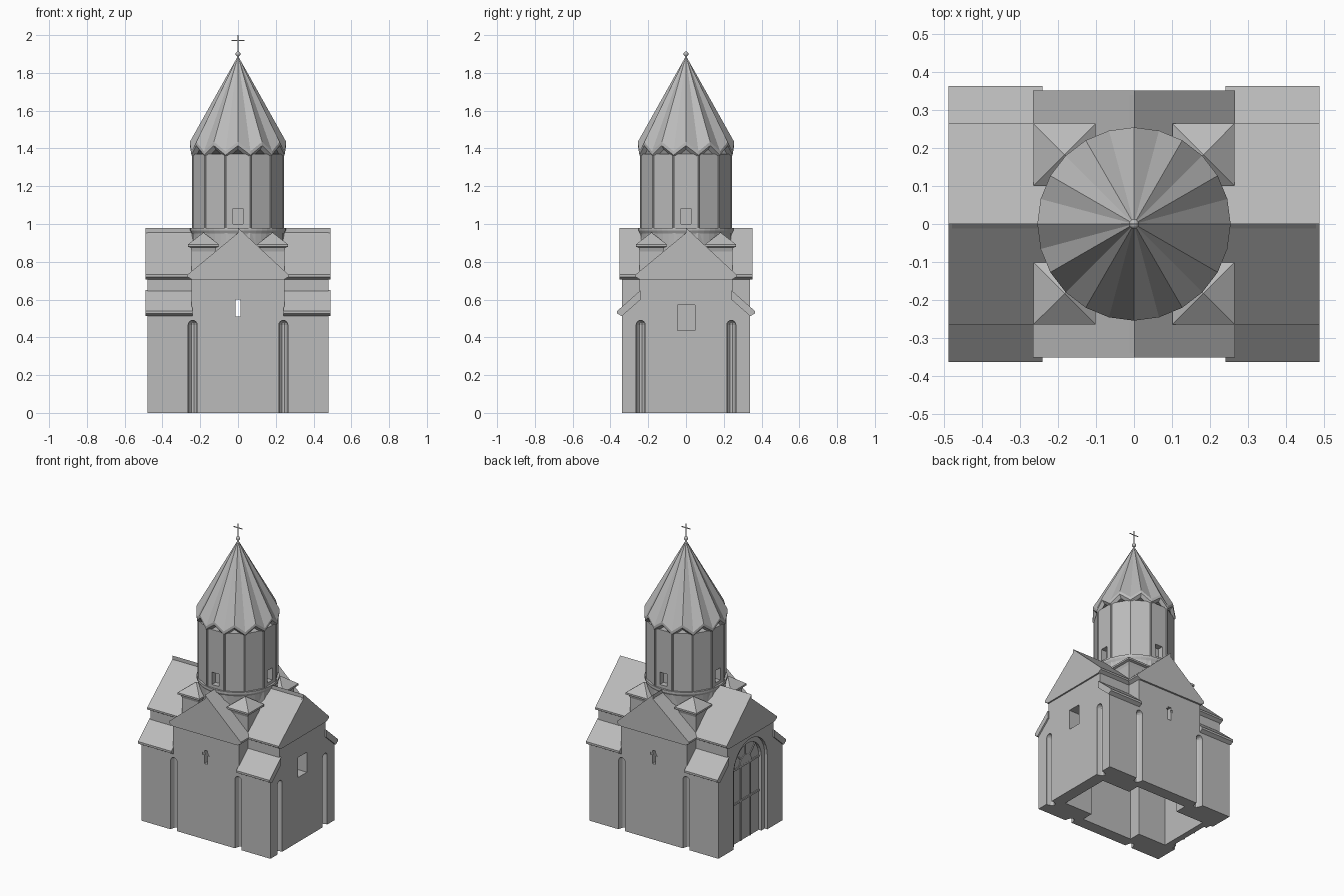
import bpy, bmesh
from math import sin, cos, pi

if "Cube" in bpy.data.objects:
    bpy.data.objects.remove(bpy.data.objects["Cube"])

stone = bpy.data.materials.new("grey_stone")
stone.use_nodes = True
stone.diffuse_color = (0.5, 0.5, 0.5, 1)
stone.node_tree.nodes["Principled BSDF"].inputs["Base Color"].default_value = (0.5, 0.5, 0.5, 1)


def finish(name, bm):
    bmesh.ops.recalc_face_normals(bm, faces=bm.faces)
    me = bpy.data.meshes.new(name)
    bm.to_mesh(me)
    bm.free()
    ob = bpy.data.objects.new(name, me)
    me.materials.append(stone)
    bpy.context.collection.objects.link(ob)
    return ob


def prism(name, pts, axis, a, b):
    """Extrude an outline (u, z) along x or y from a to b."""
    bm = bmesh.new()
    put = (lambda u, z, t: (t, u, z)) if axis == "x" else (lambda u, z, t: (u, t, z))
    rows = [[bm.verts.new(put(u, z, t)) for u, z in pts] for t in (a, b)]
    for row in rows:
        bm.faces.new(row)
    n = len(pts)
    for i in range(n):
        j = (i + 1) % n
        bm.faces.new((rows[0][i], rows[0][j], rows[1][j], rows[1][i]))
    return finish(name, bm)


def box(name, x0, x1, y0, y1, z0, z1):
    return prism(name, [(y0, z0), (y1, z0), (y1, z1), (y0, z1)], "x", x0, x1)


def stack(name, n, rings, centre=(0, 0), turn=0.0):
    """Rings of (radius, z) with n sides; radius 0 closes to a point."""
    bm = bmesh.new()
    loops = []
    for r, z in rings:
        count = 1 if r == 0 else n
        loops.append([bm.verts.new((centre[0] + r * cos(turn + 2 * pi * i / n),
                                    centre[1] + r * sin(turn + 2 * pi * i / n), z))
                      for i in range(count)])
    for lo, hi in zip(loops, loops[1:]):
        for i in range(n):
            j = (i + 1) % n
            quad = [lo[i % len(lo)], lo[j % len(lo)], hi[j % len(hi)], hi[i % len(hi)]]
            bm.faces.new(list(dict.fromkeys(quad)))
    for end in (loops[0], loops[-1]):
        if len(end) > 1:
            bm.faces.new(end)
    return finish(name, bm)


def boolean(ob, tool, op="DIFFERENCE"):
    mod = ob.modifiers.new("cut", "BOOLEAN")
    mod.operation, mod.solver, mod.object = op, "EXACT", tool
    bpy.context.view_layer.objects.active = ob
    bpy.ops.object.modifier_apply(modifier=mod.name)
    bpy.data.objects.remove(tool)


def mirrored(half):
    return half + [(-u, z) for u, z in reversed(half) if u != 0]


def arch(w, spring, base=0.0):
    return [(w, base)] + [(w * cos(pi * i / 16), spring + w * sin(pi * i / 16))
                          for i in range(17)] + [(-w, base)]


# Walls: stepped nave crossed by a gabled transept
walls = prism("walls", mirrored([(0, 0.955), (0.245, 0.71), (0.245, 0.61), (0.34, 0.525), (0.34, 0)]),
              "x", -0.48, 0.48)
boolean(walls, prism("transept", mirrored([(0, 0.955), (0.245, 0.71), (0.245, 0)]),
                     "y", -0.34, 0.34), "UNION")

# Hollow cross-shaped interior
boolean(walls, box("hall", -0.4, 0.4, -0.18, 0.18, -0.1, 0.62))
boolean(walls, box("cross_arm", -0.19, 0.19, -0.26, 0.26, -0.1, 0.62))

# Tall round-headed niches
spots = [(sx * 0.24, sy * 0.34, 1, 1.8) for sx in (-1, 1) for sy in (-1, 1)]
spots += [(0.48, sy * 0.24, 1.8, 1) for sy in (-1, 1)]
dome = [(0.025 * cos(a * pi / 8), 0.465 + 0.025 * sin(a * pi / 8)) for a in range(4)]
for x, y, kx, ky in spots:
    cutter = stack("niche", 12, [(0.025, -0.1)] + dome + [(0, 0.49)], turn=pi / 12)
    cutter.scale = (kx, ky, 1)
    cutter.location = (x, y, 0)
    bpy.context.view_layer.update()
    boolean(walls, cutter)

# Slot windows front and back, square window, and stepped portal
boolean(walls, box("slot", -0.012, 0.012, -0.5, 0.5, 0.51, 0.6))
for s in (-1, 1):
    boolean(walls, box("slot_arm", -0.025, 0.025, s * 0.335, s * 0.36, 0.568, 0.584))
boolean(walls, box("side_window", 0.3, 0.6, -0.046, 0.048, 0.435, 0.57))
boolean(walls, prism("portal", arch(0.18, 0.5, -0.1), "x", -0.6, -0.46))
boolean(walls, prism("portal_inner", arch(0.145, 0.5, -0.1), "x", -0.6, -0.44))

# Portal door bars
for y in (-0.05, 0.05):
    box("door_upright", -0.445, -0.435, y - 0.005, y + 0.005, 0, 0.5)
for z in (0.27, 0.5):
    box("door_rail", -0.446, -0.435, -0.145, 0.145, z - 0.006, z + 0.006)
for a in (pi / 4, pi / 2, 3 * pi / 4):
    c, s = cos(a), sin(a)
    prism("fan_bar", [(k * c + t * s, 0.5 + k * s - t * c)
                      for k, t in ((0.06, -0.004), (0.145, -0.004), (0.145, 0.004), (0.06, 0.004))],
          "x", -0.445, -0.435)
prism("fan_centre", arch(0.065, 0.5, 0.5)[1:-1], "x", -0.445, -0.435)

# Main gable roofs with bevelled eaves
eaves = [(0, 0.98), (0.267, 0.732), (0.267, 0.72), (0.242, 0.705)]
gable = mirrored(eaves) + [(0, 0.953)]
prism("nave_roof", gable, "x", -0.49, 0.49)
prism("transept_roof", gable, "y", -0.352, 0.352)

# Lower lean-to roofs at the four corners
for sx in (-1, 1):
    for sy in (-1, 1):
        prism("corner_roof", [(sy * u, z) for u, z in
                              ((0.24, 0.65), (0.364, 0.54), (0.364, 0.526), (0.34, 0.512), (0.24, 0.6))],
              "x", sx * 0.242, sx * 0.49)

# Corner turrets with pyramid caps
r2 = 2 ** 0.5
for sx in (-1, 1):
    for sy in (-1, 1):
        stack("turret", 4, [(h * r2, z) for h, z in
                            ((0.062, 0.68), (0.062, 0.855), (0.068, 0.875), (0.082, 0.88),
                             (0.082, 0.892), (0, 0.955))], (sx * 0.183, sy * 0.183), pi / 4)

# Drum: twelve sides with a foot ring and windows
drum = stack("drum", 12, [(0.247, 0.8), (0.247, 1.37)], turn=pi / 12)
for a in range(4):
    cutter = box("drum_window", 0.2, 0.3, -0.027, 0.027, 1.0, 1.083)
    cutter.rotation_euler.z = a * pi / 2
    bpy.context.view_layer.update()
    boolean(drum, cutter)
stack("drum_foot", 48, [(0.238, 0.86), (0.245, 0.95), (0.253, 0.965), (0.253, 0.98)])
for i in range(12):
    a = pi / 12 + i * pi / 6
    stack("colonnette", 8, [(0.007, 0.97), (0.007, 1.375)], (0.244 * cos(a), 0.244 * sin(a)))

# Folded umbrella roof: ridges over faces, valleys over corners
bm = bmesh.new()
tip = bm.verts.new((0, 0, 1.89))
rows = []
for r, ridge, valley in ((0.255, 1.435, 1.385), (0.255, 1.415, 1.365), (0.235, 1.395, 1.345)):
    rows.append([bm.verts.new((r * cos(i * pi / 12), r * sin(i * pi / 12), valley if i % 2 else ridge))
                 for i in range(24)])
for i in range(24):
    j = (i + 1) % 24
    bm.faces.new((tip, rows[0][i], rows[0][j]))
    for up, low in zip(rows, rows[1:]):
        bm.faces.new((up[i], low[i], low[j], up[j]))
bm.faces.new(rows[-1])
finish("umbrella_roof", bm)

# Finial ball and thin cross
ball = [(0.013 * sin(i * pi / 8), 1.9 - 0.013 * cos(i * pi / 8)) for i in range(1, 8)]
orb = stack("finial_ball", 16, [(0, 1.887)] + ball + [(0, 1.913)])
for p in orb.data.polygons:
    p.use_smooth = True
box("cross_upright", -0.003, 0.003, -0.001, 0.001, 1.91, 2.0)
box("cross_bar", -0.034, 0.034, -0.001, 0.001, 1.969, 1.975)
